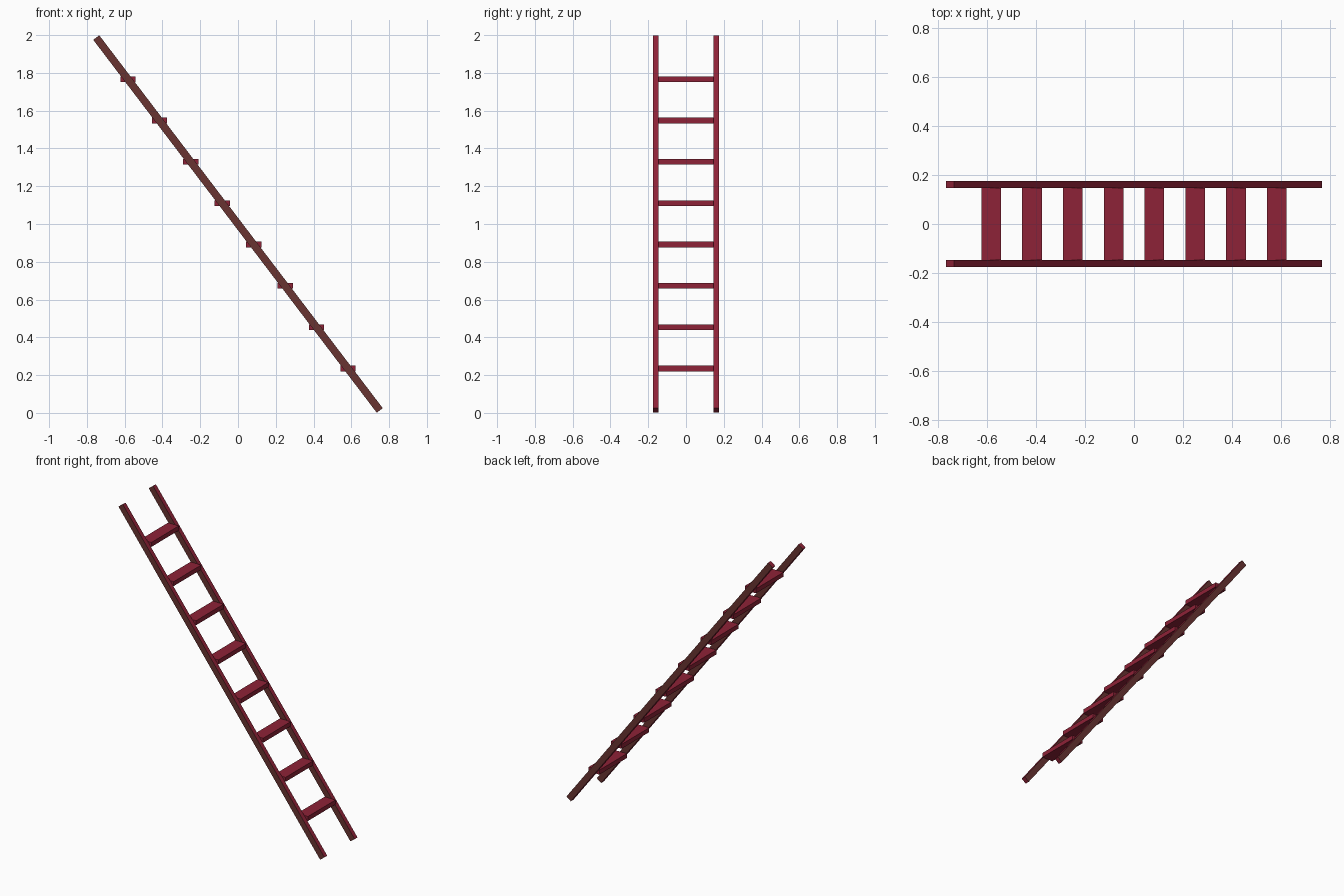
import bpy, math
from mathutils import Matrix

if "Cube" in bpy.data.objects:
    bpy.data.objects.remove(bpy.data.objects["Cube"])

ANGLE = math.radians(52.75)        # slope of the ladder
LENGTH, DEPTH, THICK = 2.48, 0.04, 0.03
RAIL_Y = 0.161


def material(name, rgb):
    m = bpy.data.materials.new(name)
    m.diffuse_color = (*rgb, 1)
    m.use_nodes = True
    m.node_tree.nodes["Principled BSDF"].inputs["Base Color"].default_value = m.diffuse_color
    return m


crimson = material("crimson", (0.27, 0.016, 0.038))
brown = material("reddish_brown", (0.138, 0.033, 0.031))


def box(name, size, loc, tilt=0.0):
    bpy.ops.mesh.primitive_cube_add(size=1)
    ob = bpy.context.object
    ob.name = name
    ob.data.transform(Matrix.Diagonal((*size, 1)))
    ob.data.transform(Matrix.Rotation(tilt, 4, 'Y'))
    ob.location = loc
    ob.data.materials.append(crimson)
    return ob


# Side rails: brown flat sides, crimson edges
for name, s in (("front_rail", -1), ("back_rail", 1)):
    rail = box(name, (LENGTH, THICK, DEPTH), (0, s * RAIL_Y, 1), ANGLE)
    rail.data.materials.append(brown)
    for p in rail.data.polygons:
        p.material_index = int(abs(p.normal.y) > 0.9)

# Horizontal flat treads between the rails
COUNT = 8
for i in range(COUNT):
    t = i / (COUNT - 1) * 2 - 1
    box(f"tread_{i + 1}", (0.08, 2 * RAIL_Y - THICK, 0.03),
        (t * 0.583, 0, 1.001 - t * 0.766))
